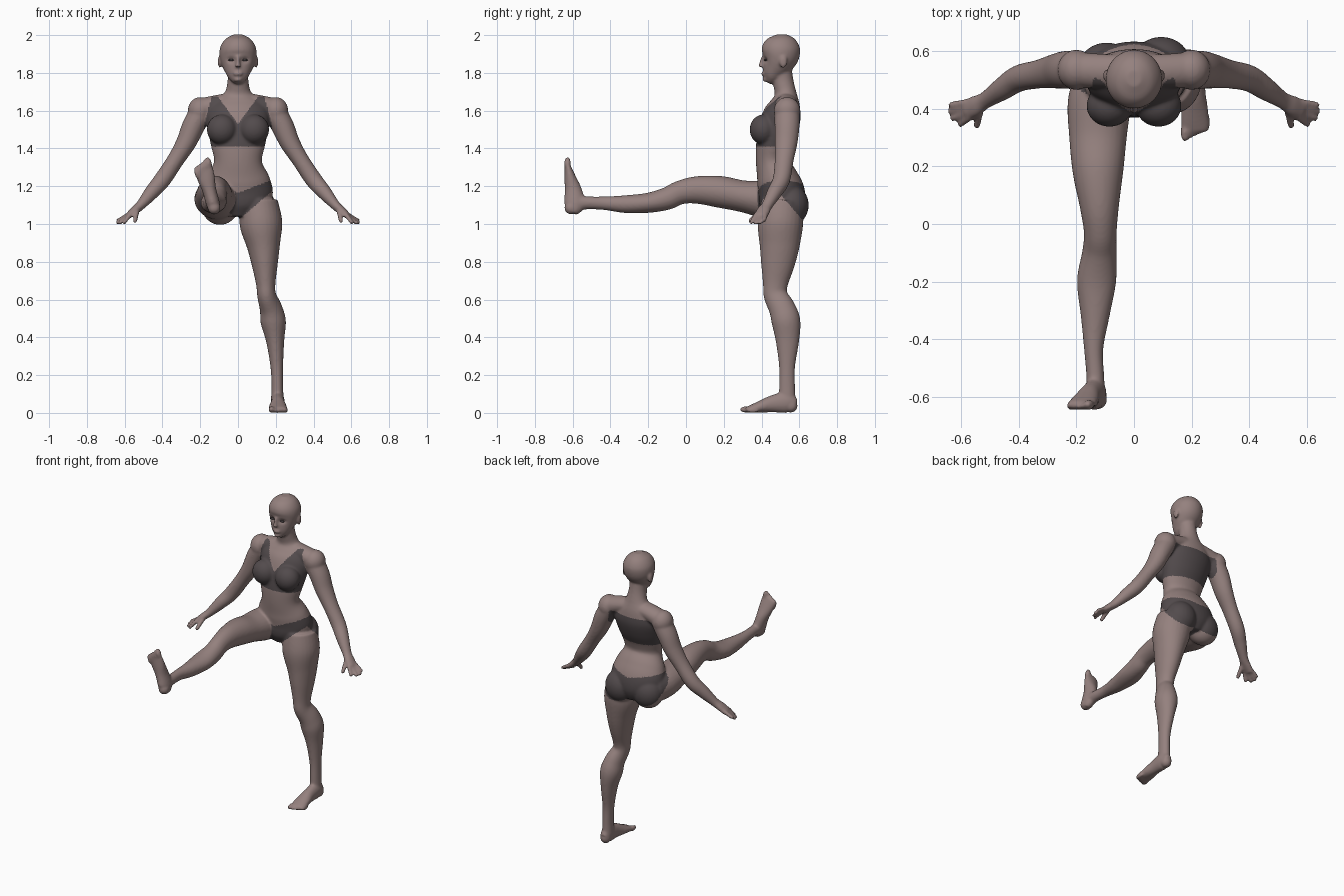
import bpy, bmesh, math
from mathutils import Vector, Matrix

cube = bpy.data.objects.get("Cube")
if cube:
    bpy.data.objects.remove(cube)


def material(name, color):
    m = bpy.data.materials.new(name)
    m.use_nodes = True
    m.diffuse_color = (*color, 1)
    m.node_tree.nodes["Principled BSDF"].inputs["Base Color"].default_value = (*color, 1)
    return m


skin = material("skin", (0.3, 0.22, 0.21))
cloth = material("dark cloth", (0.085, 0.07, 0.073))
eye_dark = material("eye grey", (0.07, 0.06, 0.065))

X, Y = Vector((1, 0, 0)), Vector((0, 1, 0))
bm = bmesh.new()


def spline(stations, steps=6):
    """Smoothly interpolate stations of (x, y, z, half width, half depth)."""
    pts = [stations[0]] + list(stations) + [stations[-1]]
    out = []
    for a, b, c, d in zip(pts, pts[1:], pts[2:], pts[3:]):
        for k in range(steps):
            t = k / steps
            out.append([q + t / 2 * (r - p + t * (2 * p - 5 * q + 4 * r - s + t * (3 * (q - r) + s - p)))
                        for p, q, r, s in zip(a, b, c, d)])
    return out + [list(stations[-1])]


def tube(stations, side=X, place=None, sides=28):
    """Closed loft with oval sections square to the path."""
    rows = spline(stations)
    centres = [Vector(r[:3]) for r in rows]
    rings = []
    for i, row in enumerate(rows):
        tangent = (centres[min(i + 1, len(rows) - 1)] - centres[max(i - 1, 0)]).normalized()
        u = (side - tangent * side.dot(tangent)).normalized()
        v = tangent.cross(u)
        ring = []
        for k in range(sides):
            a = math.tau * k / sides
            p = centres[i] + u * row[3] * math.cos(a) + v * row[4] * math.sin(a)
            ring.append(bm.verts.new(place @ p if place else p))
        rings.append(ring)
    for a, b in zip(rings, rings[1:]):
        for k in range(sides):
            j = (k + 1) % sides
            bm.faces.new((a[k], a[j], b[j], b[k]))
    bm.faces.new(rings[0])
    bm.faces.new(rings[-1])


def ball(centre, radii, place=None, target=None):
    m = Matrix.Translation(centre) @ Matrix.Diagonal((*radii, 1))
    bmesh.ops.create_uvsphere(target or bm, u_segments=24, v_segments=16, radius=1,
                              matrix=place @ m if place else m)


def digit(start, end, r):
    tube([(*start, r, r), (*end, r * 0.85, r * 0.85)], Y)
    ball(end, [r * 0.9] * 3)


def foot(place):
    # heel, arch and ball of the foot, toes towards -y
    tube([(0, .045, .04, .024, .03), (0, 0, .055, .036, .055), (0, -.075, .048, .037, .046),
          (0, -.135, .034, .046, .033), (0, -.19, .022, .05, .02), (0, -.215, .016, .045, .014)],
         place=place)
    ball((0, .02, .038), (.034, .036, .037), place)
    for i in range(5):
        r = .013 if i else .018
        ball((-.034 + .019 * i, -.217 + .009 * i, r), (r * .9, .033, r), place)


# torso and neck
tube([(0, .51, 1.04, .08, .09), (0, .51, 1.1, .165, .12), (0, .505, 1.17, .185, .123),
      (0, .48, 1.25, .165, .108), (0, .455, 1.33, .127, .085), (0, .46, 1.41, .142, .09),
      (0, .485, 1.5, .16, .103), (0, .51, 1.58, .168, .1), (0, .525, 1.64, .14, .078),
      (0, .527, 1.69, .075, .058), (0, .515, 1.75, .056, .055), (0, .505, 1.82, .055, .055)], sides=40)

# head
tube([(0, .43, 1.752, .022, .02), (0, .447, 1.775, .05, .042), (0, .465, 1.81, .07, .062),
      (0, .485, 1.85, .088, .083), (0, .5, 1.895, .098, .1), (0, .503, 1.94, .093, .099),
      (0, .505, 1.98, .066, .073), (0, .505, 2.003, .025, .028)], sides=40)
tube([(0, .408, 1.885, .009, .01), (0, .4, 1.855, .01, .012), (0, .396, 1.832, .017, .014)])
ball((0, .41, 1.795), (.024, .012, .011))
ball((0, .42, 1.765), (.022, .015, .014))

for s in (1, -1):
    # ears, bust, buttocks
    ball((s * .097, .515, 1.86), (.01, .021, .034))
    ball((s * .085, .41, 1.5), (.08, .073, .08))
    ball((s * .095, .55 + s * .01, 1.1), (.1, .09, .105))
    # collar and shoulder
    tube([(0, .53, 1.65, .06, .05), (s * .1, .53, 1.635, .06, .05), (s * .2, .535, 1.605, .062, .06)], Y)
    ball((s * .2, .535, 1.6), (.066, .07, .072))
    # arm
    tube([(s * x, y, z, w, d) for x, y, z, w, d in (
        (.19, .535, 1.6, .066, .06), (.235, .535, 1.52, .066, .06), (.275, .53, 1.43, .06, .053),
        (.33, .52, 1.34, .05, .045), (.4, .505, 1.235, .046, .045), (.455, .47, 1.17, .04, .039),
        (.515, .43, 1.1, .03, .026), (.55, .41, 1.07, .036, .022), (.585, .395, 1.04, .036, .016))], Y)
    # fingers and thumb
    for base, tip in (((.57, .37, 1.05), (.602, .345, 1.008)), ((.58, .387, 1.042), (.628, .367, 1.005)),
                      ((.584, .405, 1.042), (.638, .392, 1.008)), ((.58, .422, 1.05), (.634, .415, 1.02))):
        digit((s * base[0], *base[1:]), (s * tip[0], *tip[1:]), .0125)
    digit((s * .535, .395, 1.07), (s * .545, .342, 1.018), .0145)

# standing leg
tube([(.11, .51, 1.12, .1, .11), (.122, .5, 1, .113, .12), (.135, .495, .88, .087, .105),
      (.142, .485, .78, .068, .088), (.147, .473, .68, .051, .066), (.152, .475, .62, .05, .063),
      (.175, .51, .55, .06, .071), (.187, .53, .48, .067, .076), (.197, .537, .38, .048, .062),
      (.205, .535, .25, .034, .043), (.208, .535, .15, .031, .042), (.208, .535, .06, .034, .045)])
foot(Matrix.Translation((.211, .535, 0)))

# raised leg
tube([(-.1, .52, 1.12, .1, .1), (-.12, .42, 1.13, .11, .1), (-.125, .3, 1.147, .1, .084),
      (-.125, .18, 1.17, .088, .084), (-.12, .06, 1.18, .068, .073), (-.117, -.03, 1.167, .057, .063),
      (-.12, -.1, 1.135, .06, .06), (-.13, -.2, 1.112, .068, .053), (-.135, -.32, 1.105, .05, .047),
      (-.14, -.43, 1.11, .034, .036), (-.135, -.52, 1.112, .031, .034), (-.132, -.6, 1.11, .034, .042)])
foot(Matrix.Translation((-.132, -.645, 1.105)) @ Matrix.Rotation(math.radians(-15), 4, 'Y')
     @ Matrix.Rotation(math.radians(-90), 4, 'X') @ Matrix.Diagonal((-1, 1, 1, 1)))

# fuse the parts into one smooth skin
bmesh.ops.recalc_face_normals(bm, faces=bm.faces)
rough = bpy.data.meshes.new("body")
bm.to_mesh(rough)
bm.free()
body = bpy.data.objects.new("body", rough)
bpy.context.collection.objects.link(body)
remesh = body.modifiers.new("fuse", 'REMESH')
remesh.mode, remesh.voxel_size = 'VOXEL', .007
smooth = body.modifiers.new("soften", 'SMOOTH')
smooth.factor, smooth.iterations = .5, 7
graph = bpy.context.evaluated_depsgraph_get()
body.data = bpy.data.meshes.new_from_object(body.evaluated_get(graph))
body.modifiers.clear()
mesh = body.data
mesh.materials.clear()
mesh.materials.append(skin)
mesh.materials.append(cloth)
mesh.shade_smooth()

# eye sockets
for v in mesh.vertices:
    if v.co.z > 1.8 and v.co.y < .46:
        d2 = ((abs(v.co.x) - .037) / .02) ** 2 + ((v.co.z - 1.868) / .014) ** 2
        v.co.y += .012 * math.exp(-d2)


def in_top(x, y, z):
    if not 1.41 < z < 1.675 or x > min(.18, .143 + (1.66 - z) * .27):
        return False
    return z < (1.53 + 1.35 * x if y < .51 else 1.6)


def in_briefs(x, y, z, raised):
    waist = 1.165 + .38 * x if y < .5 else 1.2 + .18 * x
    leg_line = min(1.02 + .85 * x, 1.19 - (y - .47) * 1.15)
    return x < .24 and leg_line < z < waist and not (raised and y < .37 + .5 * x)


for f in mesh.polygons:
    x, y, z = f.center
    f.material_index = int(in_top(abs(x), y, z) or in_briefs(abs(x), y, z, x < 0))

# eyes
for s, name in ((1, "left_eye"), (-1, "right_eye")):
    eye_bm = bmesh.new()
    ball((s * .037, .42, 1.868), (.015, .007, .006), target=eye_bm)
    eye_mesh = bpy.data.meshes.new(name)
    eye_bm.to_mesh(eye_bm and eye_mesh)
    eye_bm.free()
    eye_mesh.materials.append(eye_dark)
    eye_mesh.shade_smooth()
    bpy.context.collection.objects.link(bpy.data.objects.new(name, eye_mesh))
